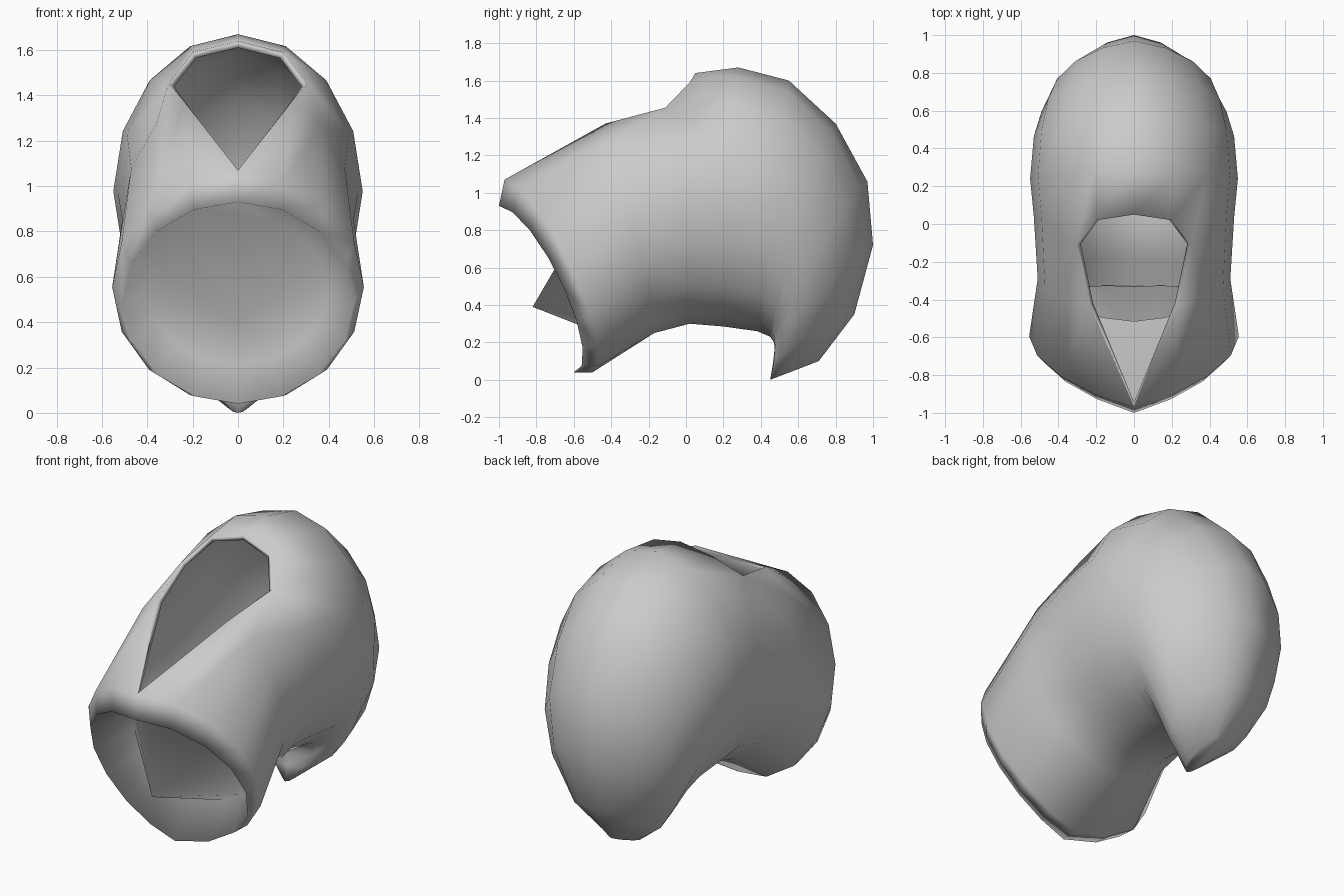
import bpy, bmesh, math

if "Cube" in bpy.data.objects:
    bpy.data.objects.remove(bpy.data.objects["Cube"])

SEG = 16

# Cross-sections from mouth to tail: top y, top z, bottom y, bottom z, half width, side bow
SECTIONS = [
    (-1.00, 0.93, -0.60, 0.04, 0.51, 0.15),
    (-0.97, 1.07, -0.50, 0.04, 0.555, 0.14),
    (-0.45, 1.45, -0.17, 0.25, 0.51, 0.02),
    (0.05, 1.64, 0.02, 0.30, 0.53, 0.0),
    (0.28, 1.67, 0.20, 0.285, 0.55, 0.0),
    (0.55, 1.60, 0.38, 0.26, 0.53, 0.0),
    (0.80, 1.37, 0.45, 0.23, 0.49, -0.03),
    (0.97, 1.06, 0.47, 0.20, 0.44, -0.05),
    (1.00, 0.72, 0.475, 0.16, 0.37, -0.05),
    (0.90, 0.35, 0.465, 0.09, 0.25, -0.03),
    (0.71, 0.10, 0.45, 0.00, 0.05, 0.0),
]
RECESS = (-0.54, 0.87, -0.36, 0.21, 0.40, 0.03)  # ring at the back of the mouth
APEX = (0, -0.82, 0.39)                          # point standing out of the mouth

bm = bmesh.new()


def make_ring(ty, tz, by, bz, w, bow):
    ring = []
    for i in range(SEG):
        a = 2 * math.pi * i / SEG
        t, s = (1 + math.cos(a)) / 2, math.sin(a)
        ring.append(bm.verts.new((w * s, by + (ty - by) * t + bow * abs(s),
                                  bz + (tz - bz) * t)))
    return ring


rings = [make_ring(*s) for s in SECTIONS]

# Pull ring points onto the kite-shaped outline of the top opening
for r, i, (x, y, z) in ((2, 1, (0.235, -0.43, 1.37)),
                        (3, 1, (0.20, 0.02, 1.59)),
                        (3, 2, (0.305, -0.11, 1.455))):
    rings[r][i].co = (x, y, z)
    rings[r][-i].co = (-x, y, z)

# Bent body, leaving the kite open: tip triangle, middle quads, rear triangle
for k, (r0, r1) in enumerate(zip(rings, rings[1:])):
    for i in range(SEG):
        j = (i + 1) % SEG
        m = min(i, SEG - 1 - i)          # mirrored column number
        near, far = (i, j) if i < SEG // 2 else (j, i)
        if k == 1 and m == 0:
            bm.faces.new((r0[near], r0[far], r1[far]))
        elif k == 2 and m == 0:
            continue
        elif k == 2 and m == 1:
            bm.faces.new((r0[near], r0[far], r1[far]))
        else:
            bm.faces.new((r0[i], r0[j], r1[j], r1[i]))
bm.faces.new(rings[-1])

# Recessed mouth closing to a forward point
recess = make_ring(*RECESS)
apex = bm.verts.new(APEX)
for i in range(SEG):
    j = (i + 1) % SEG
    bm.faces.new((rings[0][i], rings[0][j], recess[j], recess[i]))
    bm.faces.new((recess[i], recess[j], apex))

bmesh.ops.delete(bm, geom=[v for v in bm.verts if not v.link_faces], context='VERTS')
bmesh.ops.recalc_face_normals(bm, faces=bm.faces)
# Make sure the rear faces outwards
rear = max(bm.faces, key=lambda f: f.calc_center_median().y)
if rear.normal.y < 0:
    bmesh.ops.reverse_faces(bm, faces=bm.faces)

mesh = bpy.data.meshes.new("curved_body_shell")
bm.to_mesh(mesh)
bm.free()
body = bpy.data.objects.new("curved_body_shell", mesh)
bpy.context.collection.objects.link(body)
bpy.context.view_layer.objects.active = body
body.select_set(True)
bpy.ops.object.shade_smooth_by_angle(angle=math.radians(150))

# Thin wall
mod = body.modifiers.new("thickness", 'SOLIDIFY')
mod.thickness = 0.03
mod.offset = -1
